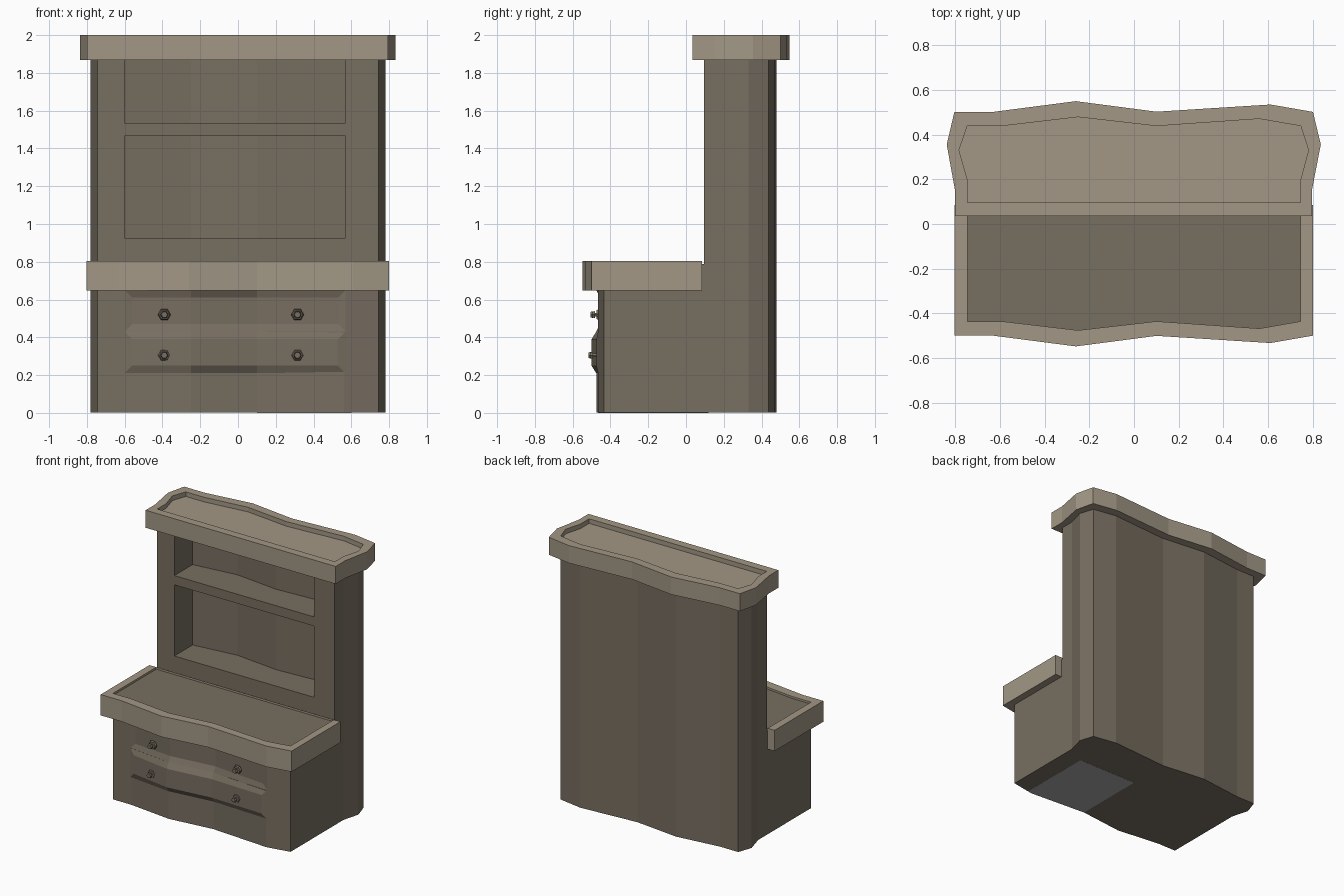
import bpy, bmesh
from math import pi
from mathutils import Matrix

cube = bpy.data.objects.get("Cube")
if cube:
    bpy.data.objects.remove(cube, do_unlink=True)


def material(name, rgb):
    m = bpy.data.materials.new(name)
    m.use_nodes = True
    m.diffuse_color = (*rgb, 1)
    m.node_tree.nodes["Principled BSDF"].inputs["Base Color"].default_value = (*rgb, 1)
    return m


dark_wood = material("dark wood", (0.185, 0.156, 0.118))
light_wood = material("light wood", (0.36, 0.31, 0.235))
grey = material("grey", (0.39, 0.39, 0.39))


def finish(bm, name, mats, hidden=False):
    bmesh.ops.recalc_face_normals(bm, faces=bm.faces)
    me = bpy.data.meshes.new(name)
    bm.to_mesh(me)
    bm.free()
    ob = bpy.data.objects.new(name, me)
    bpy.context.collection.objects.link(ob)
    for m in mats:
        me.materials.append(m)
    ob.hide_render = hidden
    ob.hide_viewport = hidden
    return ob


def loft(name, rings, mats, hidden=False):
    """Join (outline, z) rings; the last cap takes the last material."""
    bm = bmesh.new()
    loops = [[bm.verts.new((x, y, z)) for x, y in pts] for pts, z in rings]
    n = len(loops[0])
    for a, b in zip(loops, loops[1:]):
        for i in range(n):
            j = (i + 1) % n
            bm.faces.new((a[i], a[j], b[j], b[i]))
    bm.faces.new(loops[0])
    bm.faces.new(loops[-1]).material_index = len(mats) - 1
    return finish(bm, name, mats, hidden)


def cut(ob, cutter):
    mod = ob.modifiers.new("cut", 'BOOLEAN')
    mod.operation = 'DIFFERENCE'
    mod.solver = 'EXACT'
    mod.object = cutter


# Wavy outlines, left to right
front = [(-0.745, -0.435), (-0.59, -0.435), (-0.25, -0.475), (0.1, -0.435), (0.56, -0.467), (0.745, -0.435)]
back = [(x, 0.003 - y) for x, y in front]
right_side = [(-0.782, 0.33), (-0.745, 0.2)]
left_side = [(0.745, 0.2), (0.78, 0.33)]
hutch_y = 0.094


def front_y(x):
    for (x0, y0), (x1, y1) in zip(front, front[1:]):
        if x <= x1:
            return y0 + (y1 - y0) * (x - x0) / (x1 - x0)


# Cabinet body, stepped back above the counter
body_outline = front + left_side + back[::-1] + right_side
body = loft("cabinet_body", [(body_outline, 0.001), (body_outline, 1.875)], [dark_wood])
step = [(-1, -1), (1, -1), (1, hutch_y), (-1, hutch_y)]
cut(body, loft("step_cutter", [(step, 0.789), (step, 2.2)], [dark_wood], True))

# Open shelves with a wavy back
niche = [(-0.6, 0), (0.57, 0), (0.57, 0.34)] + [(x, y - 0.125) for x, y in back[3:1:-1]] + [(-0.6, 0.313)]
for name, z0, z1 in (("lower", 0.925, 1.465), ("upper", 1.535, 1.95)):
    cut(body, loft(name + "_shelf_cutter", [(niche, z0), (niche, z1)], [dark_wood], True))


def drawer(name, z0, z1, depth, hidden):
    """Bevelled panel along the wavy front, shallow at its ends; positive depth goes inward."""
    bm = bmesh.new()
    cover = -0.06 if depth > 0 else 0.06
    loops = []
    for inset, ends, middle in ((0, cover, cover), (0, 0, 0), (0.04, depth * 0.4, depth)):
        columns = ((-0.6 + inset, ends), (-0.25, middle), (0.1, middle), (0.57 - inset, ends))
        pts = [(x, dy, z0 + inset) for x, dy in columns] + [(x, dy, z1 - inset) for x, dy in reversed(columns)]
        loops.append([bm.verts.new((x, front_y(x) + dy, z)) for x, dy, z in pts])
    for a, b in zip(loops, loops[1:]):
        for i in range(8):
            j = (i + 1) % 8
            bm.faces.new((a[i], a[j], b[j], b[i]))
    for ring in (loops[0], loops[-1]):
        for i in range(3):
            bm.faces.new((ring[i], ring[i + 1], ring[6 - i], ring[7 - i]))
    return finish(bm, name, [dark_wood], hidden)


# Sunken upper drawer and raised lower drawer
cut(body, drawer("upper_drawer_cutter", 0.43, 0.65, 0.02, True))
drawer("lower_drawer", 0.21, 0.43, -0.025, False)

# Counter rim around the sunken worktop
counter = [(-0.803, -0.499), (-0.63, -0.499), (-0.26, -0.547), (0.1, -0.5), (0.61, -0.532), (0.8, -0.499)]
outer = counter + [(0.8, 0.085), (-0.803, 0.085)]
inner = front + [(0.745, 0.084), (-0.745, 0.084)]
loft("counter", [(outer, 0.647), (outer, 0.805), (inner, 0.805), (inner, 0.79)], [light_wood, dark_wood])

# Crown with a sunken top
crown_outer = [(-0.8, 0.035), (0.795, 0.035), (0.795, 0.15), (0.835, 0.355)]
crown_outer += [(x, 0.002 - y) for x, y in reversed(counter)]
crown_outer += [(-0.837, 0.355), (-0.8, 0.15)]
crown_inner = [(-0.745, 0.097), (0.745, 0.097)] + left_side + back[::-1] + right_side
loft("crown", [(crown_outer, 1.867), (crown_outer, 2), (crown_inner, 2), (crown_inner, 1.965)], [light_wood])

# Drawer knobs: rosette, stem and cap
for row, z, base in (("upper", 0.52, -0.008), ("lower", 0.305, -0.018)):
    for side, x in (("right", -0.39), ("left", 0.315)):
        bm = bmesh.new()
        y = front_y(x) + base
        for radius, start, length in ((0.034, 0.005, 0.012), (0.012, 0.03, 0.065), (0.021, -0.025, 0.014)):
            place = Matrix.Translation((x, y + start - length / 2, z)) @ Matrix.Rotation(pi / 2, 4, 'X')
            bmesh.ops.create_cone(bm, cap_ends=True, segments=6, radius1=radius, radius2=radius * 0.8,
                                  depth=length, matrix=place @ Matrix.Rotation(pi / 6, 4, 'Z'))
        finish(bm, f"{row}_{side}_knob", [dark_wood])

# Grey plate under the base
plate = [(0.1, -0.434), (0.56, -0.465), (0.6, -0.458), (0.6, 0.12), (0.1, 0.12)]
loft("base_plate", [(plate, 0), (plate, 0.002)], [grey])
